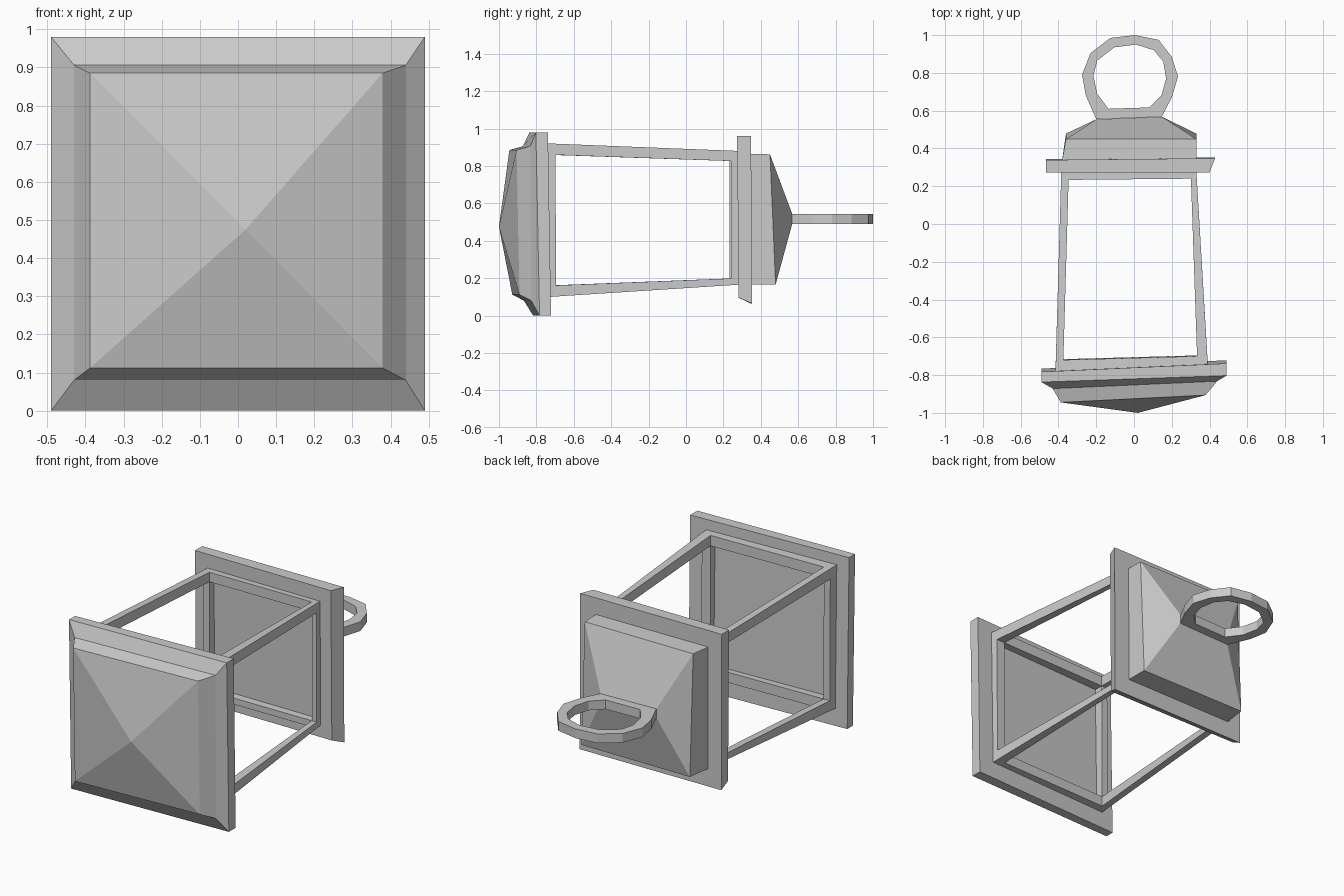
import bpy, bmesh

if "Cube" in bpy.data.objects:
    bpy.data.objects.remove(bpy.data.objects["Cube"])


def finish(bm, name):
    bmesh.ops.recalc_face_normals(bm, faces=bm.faces[:])
    mesh = bpy.data.meshes.new(name)
    bm.to_mesh(mesh)
    bm.free()
    obj = bpy.data.objects.new(name, mesh)
    bpy.context.collection.objects.link(obj)
    return obj


def section(y, x0, x1, z0, z1, tx=0.0, tz=0.0):
    """Rectangle across the y axis; tx and tz tilt its plane."""
    return [(x, y + tx * x + tz * (z - 0.49), z)
            for x, z in ((x0, z0), (x1, z0), (x1, z1), (x0, z1))]


def loft(name, sections, apex=None):
    """Skin four-cornered sections, ending in a flat cap or a point."""
    bm = bmesh.new()
    rings = [[bm.verts.new(p) for p in s] for s in sections]
    bm.faces.new(rings[0])
    for a, b in zip(rings, rings[1:]):
        for i in range(4):
            j = (i + 1) % 4
            bm.faces.new((a[i], a[j], b[j], b[i]))
    last = rings[-1]
    if apex:
        tip = bm.verts.new(apex)
        for i in range(4):
            bm.faces.new((last[i], last[(i + 1) % 4], tip))
    else:
        bm.faces.new(last)
    return finish(bm, name)


# Base: slanted rim stepping in to a shallow pyramid
loft("base", [
    section(-0.752, -0.49, 0.49, 0.0, 0.98, 0.045, -0.017),
    section(-0.81, -0.49, 0.49, 0.0, 0.98, 0.035, -0.02),
    section(-0.85, -0.43, 0.44, 0.08, 0.906, 0.045, -0.005),
    section(-0.917, -0.388, 0.379, 0.112, 0.885, 0.05, -0.02),
], apex=(0.02, -1.0, 0.475))

# Eave plate above the cage
loft("eave_plate", [
    section(0.278, -0.465, 0.40, 0.095, 0.96, 0.0, -0.01),
    section(0.346, -0.465, 0.43, 0.065, 0.96, 0.01, -0.005),
])

# Roof block tapering to the small ridge that carries the handle
loft("roof", [
    section(0.34, -0.38, 0.33, 0.165, 0.865),
    section(0.465, -0.36, 0.33, 0.165, 0.862, 0.0, -0.043),
    section(0.562, -0.20, 0.147, 0.49, 0.543, 0.04),
])


# Open cage: a tapered 3x3x3 lattice keeping only the box-edge cells
def cage():
    levels = [(-0.754, 0.045, -0.017), (-0.707, 0.028, -0.005),
              (0.237, 0.01, 0.0), (0.28, 0.0, 0.0)]
    xs = ((-0.415, -0.375, 0.335, 0.39), (-0.385, -0.345, 0.30, 0.33))
    zs = ((0.10, 0.16, 0.86, 0.92), (0.165, 0.20, 0.825, 0.88))
    bm = bmesh.new()
    verts = {}

    def vert(key):
        if key not in verts:
            i, j, k = key
            y, tx, tz = levels[j]
            t = (y + 0.74) / 1.02
            x = xs[0][i] + t * (xs[1][i] - xs[0][i])
            z = zs[0][k] + t * (zs[1][k] - zs[0][k])
            verts[key] = bm.verts.new((x, y + tx * x + tz * (z - 0.49), z))
        return verts[key]

    solid = {(i, j, k) for i in range(3) for j in range(3) for k in range(3)
             if (i, j, k).count(1) <= 1}
    for cell in solid:
        for axis in range(3):
            for side in (0, 1):
                near = list(cell)
                near[axis] += 1 if side else -1
                if tuple(near) in solid:
                    continue
                quad = []
                for u, v in ((0, 0), (1, 0), (1, 1), (0, 1)):
                    c = list(cell)
                    c[axis] += side
                    c[(axis + 1) % 3] += u
                    c[(axis + 2) % 3] += v
                    quad.append(vert(tuple(c)))
                bm.faces.new(quad)
    return finish(bm, "cage_frame")


cage()

# Handle ring: matching outer and inner outlines given thickness in z
outer = [(-0.20, 0.555), (-0.255, 0.68), (-0.275, 0.79), (-0.23, 0.905),
         (-0.125, 0.985), (0.005, 1.0), (0.13, 0.975), (0.20, 0.885),
         (0.233, 0.78), (0.20, 0.67), (0.147, 0.568)]
inner = [(-0.135, 0.61), (-0.195, 0.69), (-0.215, 0.785), (-0.195, 0.865),
         (-0.105, 0.935), (0.01, 0.95), (0.105, 0.92), (0.155, 0.86),
         (0.17, 0.77), (0.145, 0.68), (0.08, 0.617)]
bm = bmesh.new()
loops = [[bm.verts.new((x, y, z)) for x, y in pts]
         for pts, z in ((outer, 0.49), (outer, 0.543), (inner, 0.543), (inner, 0.49))]
n = len(outer)
for a, b in zip(loops, loops[1:] + loops[:1]):
    for i in range(n):
        j = (i + 1) % n
        bm.faces.new((a[i], a[j], b[j], b[i]))
finish(bm, "handle_ring")
